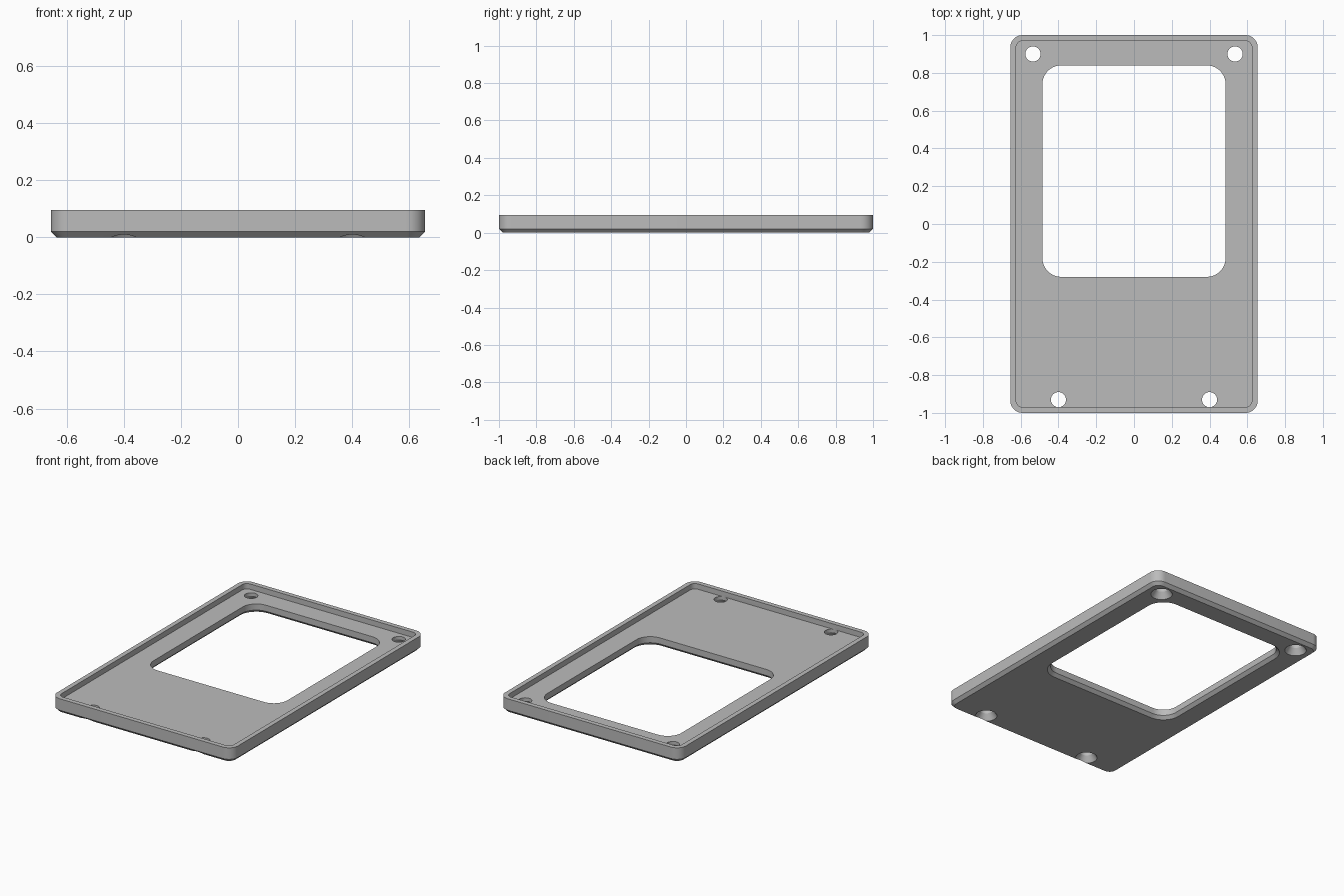
import bpy, bmesh
from math import radians, cos, sin, pi

cube = bpy.data.objects.get("Cube")
if cube:
    bpy.data.objects.remove(cube, do_unlink=True)

grey = bpy.data.materials.new("plain grey")
grey.use_nodes = True
colour = (0.5, 0.5, 0.5, 1)
grey.diffuse_color = colour
grey.node_tree.nodes["Principled BSDF"].inputs["Base Color"].default_value = colour


def rounded_rect(hx, hy, r, cy=0, steps=10):
    """Outline of a rounded rectangle, counter-clockwise."""
    pts = []
    for i, (sx, sy) in enumerate([(1, 1), (-1, 1), (-1, -1), (1, -1)]):
        for k in range(steps + 1):
            a = (i + k / steps) * pi / 2
            pts.append((sx * (hx - r) + r * cos(a), cy + sy * (hy - r) + r * sin(a)))
    return pts


def circle(cx, cy, r, n=40):
    return [(cx + r * cos(2 * pi * k / n), cy + r * sin(2 * pi * k / n)) for k in range(n)]


def loft(name, sections):
    """Closed solid through (height, outline) sections, bottom to top."""
    bm = bmesh.new()
    rings = [[bm.verts.new((x, y, z)) for x, y in pts] for z, pts in sections]
    n = len(rings[0])
    for low, high in zip(rings, rings[1:]):
        for i in range(n):
            j = (i + 1) % n
            bm.faces.new((low[i], low[j], high[j], high[i]))
    bm.faces.new(rings[0][::-1])
    bm.faces.new(rings[-1])
    bmesh.ops.recalc_face_normals(bm, faces=bm.faces)
    mesh = bpy.data.meshes.new(name)
    bm.to_mesh(mesh)
    bm.free()
    mesh.materials.append(grey)
    obj = bpy.data.objects.new(name, mesh)
    bpy.context.collection.objects.link(obj)
    return obj


HX, HY, TOP, FLOOR, CH = 0.655, 1.0, 0.095, 0.06, 0.02

# Outer body with a chamfered underside
frame = loft("cover_frame", [
    (0, rounded_rect(HX - CH, HY - CH, 0.045)),
    (CH, rounded_rect(HX, HY, 0.065)),
    (TOP, rounded_rect(HX, HY, 0.065)),
])

# Shallow tray recess
cutters = [loft("recess_cutter", [
    (z, rounded_rect(HX - 0.031, HY - 0.031, 0.034)) for z in (FLOOR, 0.2)])]

# Window opening, chamfered below
WX, WY, WC, WR = 0.485, 0.56, 0.28, 0.1
cutters.append(loft("window_cutter", [
    (-CH, rounded_rect(WX + 2 * CH, WY + 2 * CH, WR + 2 * CH, WC)),
    (CH, rounded_rect(WX, WY, WR, WC)),
    (0.2, rounded_rect(WX, WY, WR, WC)),
]))

# Countersunk screw holes
for side in (-1, 1):
    for x, y in ((0.4, -0.93), (0.535, 0.9)):
        cutters.append(loft("screw_hole_cutter", [
            (-0.04, circle(side * x, y, 0.092)),
            (0.04, circle(side * x, y, 0.04)),
            (0.075, circle(side * x, y, 0.04)),
        ]))

bpy.ops.object.select_all(action='DESELECT')
bpy.context.view_layer.objects.active = frame
frame.select_set(True)
for cutter in cutters:
    cutter.hide_render = True
    mod = frame.modifiers.new("cut", 'BOOLEAN')
    mod.operation = 'DIFFERENCE'
    mod.solver = 'EXACT'
    mod.object = cutter
    bpy.ops.object.modifier_apply(modifier=mod.name)
    bpy.data.objects.remove(cutter, do_unlink=True)

bpy.ops.object.shade_smooth_by_angle(angle=radians(30))
